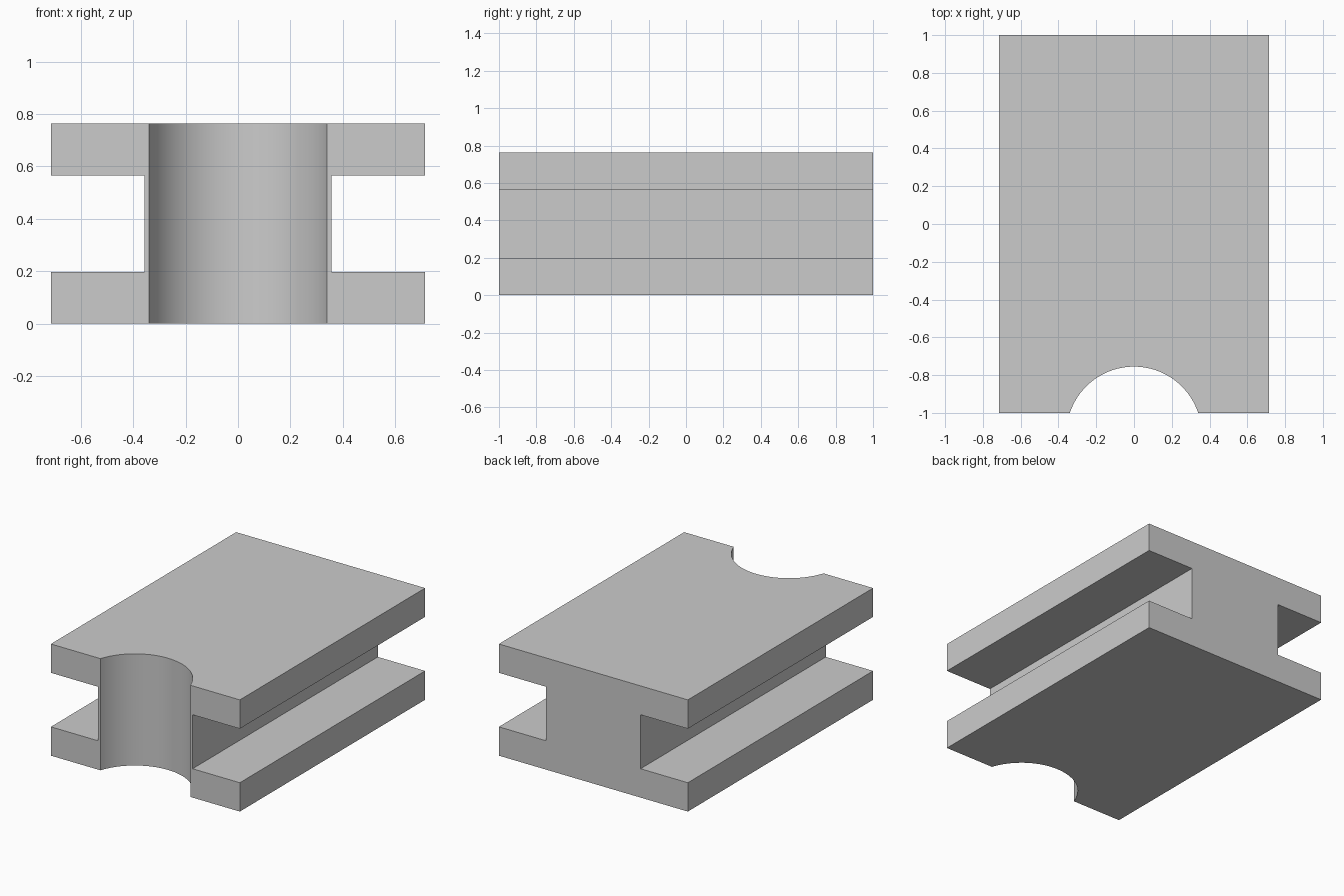
import bpy, bmesh, math
from mathutils import Vector

cube = bpy.data.objects.get("Cube")
if cube:
    bpy.data.objects.remove(cube, do_unlink=True)

HALF_WIDTH, HALF_WEB = 0.714, 0.357
HEIGHT, FLANGE = 0.763, 0.197
RADIUS, NOTCH_Y = 0.358, -1.113

grey = bpy.data.materials.new("plain grey")
grey.use_nodes = True
colour = (0.6, 0.6, 0.6, 1)
grey.diffuse_color = colour
grey.node_tree.nodes["Principled BSDF"].inputs["Base Color"].default_value = colour


def make_object(name, bm):
    bmesh.ops.recalc_face_normals(bm, faces=bm.faces)
    mesh = bpy.data.meshes.new(name)
    bm.to_mesh(mesh)
    bm.free()
    mesh.materials.append(grey)
    obj = bpy.data.objects.new(name, mesh)
    bpy.context.collection.objects.link(obj)
    return obj


# I-shaped profile, mirrored across x and extruded from front to back
right_side = [(HALF_WIDTH, 0), (HALF_WIDTH, FLANGE), (HALF_WEB, FLANGE),
              (HALF_WEB, HEIGHT - FLANGE), (HALF_WIDTH, HEIGHT - FLANGE),
              (HALF_WIDTH, HEIGHT)]
outline = right_side + [(-x, z) for x, z in reversed(right_side)]
bm = bmesh.new()
face = bm.faces.new([bm.verts.new((x, -1, z)) for x, z in outline])
extruded = bmesh.ops.extrude_face_region(bm, geom=[face], use_keep_orig=True)
moved = [v for v in extruded["geom"] if isinstance(v, bmesh.types.BMVert)]
bmesh.ops.translate(bm, verts=moved, vec=Vector((0, 2, 0)))
block = make_object("grooved_block", bm)

# Vertical cylinder that cuts the round notch in the front end
bm = bmesh.new()
bmesh.ops.create_cone(bm, cap_ends=True, segments=96, radius1=RADIUS,
                      radius2=RADIUS, depth=2)
bmesh.ops.translate(bm, verts=bm.verts, vec=Vector((0, NOTCH_Y, HEIGHT / 2)))
cutter = make_object("notch_cutter", bm)
cutter.hide_render = True

notch = block.modifiers.new("round notch", "BOOLEAN")
notch.operation = "DIFFERENCE"
notch.solver = "EXACT"
notch.object = cutter
bpy.ops.object.select_all(action="DESELECT")
bpy.context.view_layer.objects.active = block
block.select_set(True)
bpy.ops.object.modifier_apply(modifier=notch.name)
bpy.data.objects.remove(cutter, do_unlink=True)

# Smooth notch wall with crisp block edges
bpy.ops.object.shade_smooth_by_angle(angle=math.radians(30))
